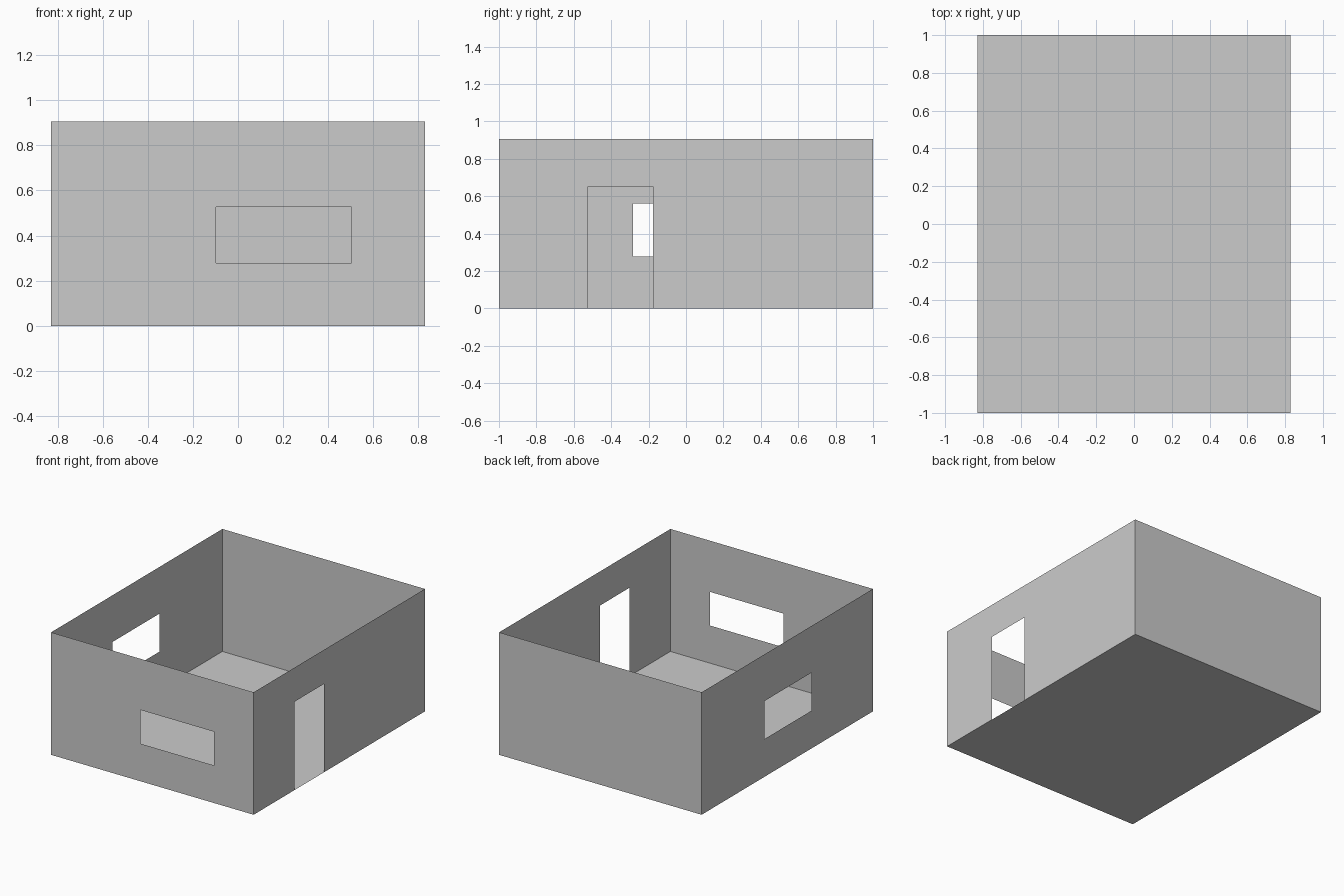
import bpy, bmesh

if "Cube" in bpy.data.objects:
    bpy.data.objects.remove(bpy.data.objects["Cube"])

HX, HY, H = 0.828, 1.0, 0.905  # half width, half depth, wall height


def make_sheet(name, place, u_cuts, v_cuts, opening=None):
    """Thin sheet from a grid of panels; the cell named by opening is left out."""
    bm = bmesh.new()
    grid = [[bm.verts.new(place(u, v)) for v in v_cuts] for u in u_cuts]
    for i in range(len(u_cuts) - 1):
        for j in range(len(v_cuts) - 1):
            if (i, j) != opening:
                bm.faces.new((grid[i][j], grid[i + 1][j],
                              grid[i + 1][j + 1], grid[i][j + 1]))
    mesh = bpy.data.meshes.new(name)
    bm.to_mesh(mesh)
    bm.free()
    obj = bpy.data.objects.new(name, mesh)
    bpy.context.collection.objects.link(obj)
    return obj


# Floor
make_sheet("floor", lambda u, v: (-u, v, 0), (-HX, HX), (-HY, HY))

# Front wall with a wide window
make_sheet("front_wall", lambda u, v: (u, -HY, v),
           (-HX, -0.097, 0.502, HX), (0, 0.278, 0.527, H), (1, 1))

# Right wall with a doorway reaching the floor
make_sheet("right_wall", lambda u, v: (HX, u, v),
           (-HY, -0.524, -0.176, HY), (0, 0.653, H), (1, 0))

# Plain back wall
make_sheet("back_wall", lambda u, v: (-u, HY, v), (-HX, HX), (0, H))

# Left wall with a window
make_sheet("left_wall", lambda u, v: (-HX, -u, v),
           (-HY, -0.267, 0.283, HY), (0, 0.279, 0.56, H), (1, 1))
